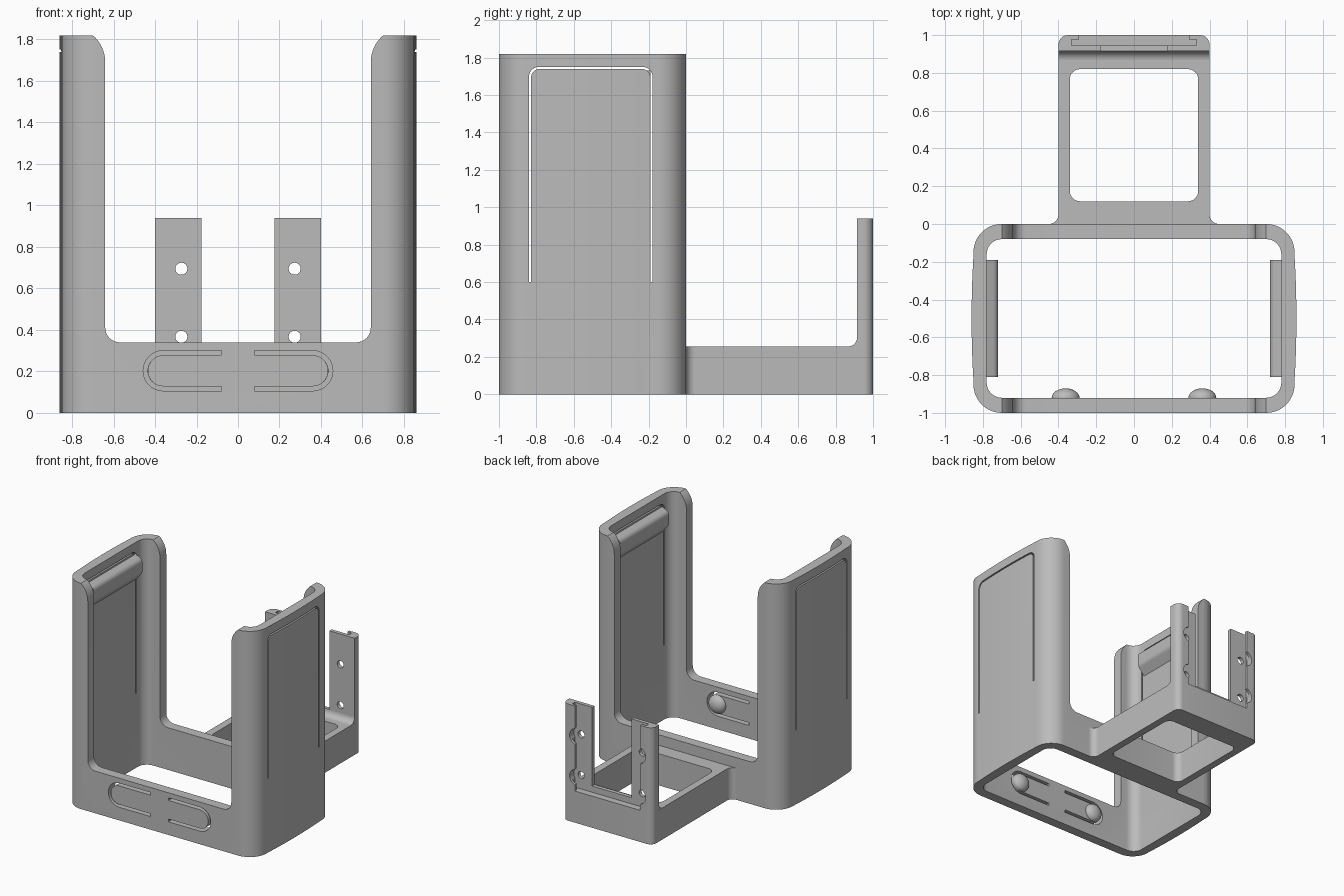
import bpy, bmesh, math
from mathutils import Vector

if "Cube" in bpy.data.objects:
    bpy.data.objects.remove(bpy.data.objects["Cube"])

grey = bpy.data.materials.new("plain_grey")
grey.diffuse_color = (0.5, 0.5, 0.5, 1)
grey.use_nodes = True
grey.node_tree.nodes["Principled BSDF"].inputs["Base Color"].default_value = grey.diffuse_color


def fillet(points, n=8):
    """Polygon from (a, b) or (a, b, radius) corners, arcs added where a radius is given."""
    out = []
    for i, p in enumerate(points):
        c = Vector(p[:2])
        if len(p) < 3:
            out.append(c)
            continue
        d0 = (Vector(points[i - 1][:2]) - c).normalized()
        d1 = (Vector(points[(i + 1) % len(points)][:2]) - c).normalized()
        half = d0.angle(d1) / 2
        centre = c + (d0 + d1).normalized() * p[2] / math.sin(half)
        t = p[2] / math.tan(half)
        a, b = c + d0 * t - centre, c + d1 * t - centre
        sweep = math.pi - 2 * half
        for k in range(n + 1):
            f = k / n
            out.append(centre + (a * math.sin((1 - f) * sweep) + b * math.sin(f * sweep)) / math.sin(sweep))
    return out


def ribbon(path, width):
    """Closed outline of a line drawn with the given width."""
    left, right = [], []
    for i, p in enumerate(path):
        d = (path[min(i + 1, len(path) - 1)] - path[max(i - 1, 0)]).normalized()
        side = Vector((-d.y, d.x)) * width / 2
        left.append(p + side)
        right.append(p - side)
    return left + right[::-1]


def circle(a, b, r, n=24):
    return [Vector((a + r * math.cos(2 * math.pi * i / n), b + r * math.sin(2 * math.pi * i / n))) for i in range(n)]


def prism(name, outline, axis, lo, hi):
    """Extrude a 2D outline along an axis."""
    place = {"x": lambda p, h: (h, p[0], p[1]),
             "y": lambda p, h: (p[0], h, p[1]),
             "z": lambda p, h: (p[0], p[1], h)}[axis]
    bm = bmesh.new()
    a = [bm.verts.new(place(p, lo)) for p in outline]
    b = [bm.verts.new(place(p, hi)) for p in outline]
    bm.faces.new(a)
    bm.faces.new(b[::-1])
    for i in range(len(a)):
        j = (i + 1) % len(a)
        bm.faces.new((a[j], a[i], b[i], b[j]))
    bmesh.ops.recalc_face_normals(bm, faces=bm.faces)
    mesh = bpy.data.meshes.new(name)
    bm.to_mesh(mesh)
    bm.free()
    ob = bpy.data.objects.new(name, mesh)
    bpy.context.collection.objects.link(ob)
    mesh.materials.append(grey)
    return ob


def activate(ob):
    bpy.ops.object.select_all(action="DESELECT")
    ob.select_set(True)
    bpy.context.view_layer.objects.active = ob


def cut(ob, *cutters):
    activate(ob)
    for c in cutters:
        m = ob.modifiers.new("cut", "BOOLEAN")
        m.operation, m.solver, m.object = "DIFFERENCE", "EXACT", c
        bpy.ops.object.modifier_apply(modifier=m.name)
        bpy.data.objects.remove(c)


# Cradle: rounded sleeve with slightly bowed sides
bow = [(0.85 + 0.01 * (1 - (k / 5) ** 2), -0.5 + 0.066 * k) for k in range(-5, 6)]
outer = ([(0.85, 0, 0.15), (-0.85, 0, 0.15)] + [(-x, y) for x, y in reversed(bow)]
         + [(-0.85, -1, 0.15), (0.85, -1, 0.15)] + bow)
cradle = prism("cradle", fillet(outer, 12), "z", 0, 1.82)
inner = [(0.78, -0.08, 0.08), (-0.78, -0.08, 0.08), (-0.78, -0.92, 0.08), (0.78, -0.92, 0.08)]
cut(cradle, prism("inner_cutter", fillet(inner), "z", -0.2, 2))

# Wide opening through front and back, flared at the top
half = [(0.64, 0.34, 0.07), (0.64, 1.769, 0.17), (0.76, 1.871)]
opening = half + [(-p[0], *p[1:]) for p in reversed(half)]
cut(cradle, prism("opening_cutter", fillet(opening), "y", -1.2, 0.2))

# Spring tab slots in both side walls
tab_path = fillet([(-0.834, 0.6), (-0.834, 1.745, 0.05), (-0.184, 1.745, 0.05), (-0.184, 0.6)])
cut(cradle, prism("side_slot_cutter", ribbon(tab_path, 0.012), "x", -1, 1))

# U-shaped spring slots in the front wall
for s in (-1, 1):
    arc = [Vector((s * (0.36 + 0.086 * math.cos(t)), 0.203 + 0.086 * math.sin(t)))
           for t in [math.pi * (k / 16 - 0.5) for k in range(17)]]
    path = [Vector((s * 0.08, 0.117))] + arc + [Vector((s * 0.08, 0.289))]
    cut(cradle, prism("front_slot_cutter", ribbon(path, 0.022), "y", -1.1, -0.85))

# Gripping ridges and domes
for s, side in ((-1, "left"), (1, "right")):
    ridge = fillet([(s * 0.79, 1.73), (s * 0.72, 1.70, 0.04), (s * 0.72, 1.59, 0.05), (s * 0.79, 1.51)])
    prism(side + "_grip_ridge", ridge, "y", -0.81, -0.19)
    bpy.ops.mesh.primitive_uv_sphere_add(segments=32, ring_count=16, location=(s * 0.362, -0.922, 0.203))
    dome = bpy.context.object
    dome.name = side + "_grip_dome"
    dome.scale = (0.074, 0.052, 0.074)
    dome.data.materials.append(grey)

# Rear frame with a square window, filleted into the cradle
frame_outline = [(0.4, 1, 0.05), (-0.4, 1, 0.05), (-0.4, 0, 0.05), (-0.5, 0), (-0.5, -0.04),
                 (0.5, -0.04), (0.5, 0), (0.4, 0, 0.05)]
frame = prism("rear_frame", fillet(frame_outline), "z", 0, 0.255)
window = [(0.34, 0.12, 0.055), (0.34, 0.82, 0.055), (-0.34, 0.82, 0.055), (-0.34, 0.12, 0.055)]
cut(frame, prism("window_cutter", fillet(window), "z", -0.1, 0.4))

# Curved strip where the posts meet the frame
strip = [(0.945, 0.24), (0.945, 0.305), (0.915, 0.306), (0.915, 0.255, 0.05), (0.85, 0.255), (0.85, 0.24)]
prism("post_base_strip", fillet(strip), "x", -0.399, 0.399)

# Rear posts with a rail groove, screw holes and clearance notches
for s, side in ((-1, "left"), (1, "right")):
    section = [(0.4, 0.915), (0.175, 0.915), (0.175, 0.945), (0.33, 0.945), (0.33, 0.978),
               (0.292, 0.978), (0.292, 1.0), (0.4, 1.0, 0.05)]
    post = prism(side + "_rear_post", fillet([(s * p[0], *p[1:]) for p in section]), "z", 0.255, 0.94)
    for z in (0.367, 0.695):
        cut(post, prism("hole_cutter", circle(s * 0.273, z, 0.029), "y", 0.8, 1.1),
            prism("notch_cutter", circle(s * 0.273, z, 0.066), "y", 0.946, 1.1))

# Smooth the curves, keep the edges crisp
for ob in list(bpy.context.scene.objects):
    activate(ob)
    bpy.ops.object.shade_smooth_by_angle(angle=math.radians(30))
